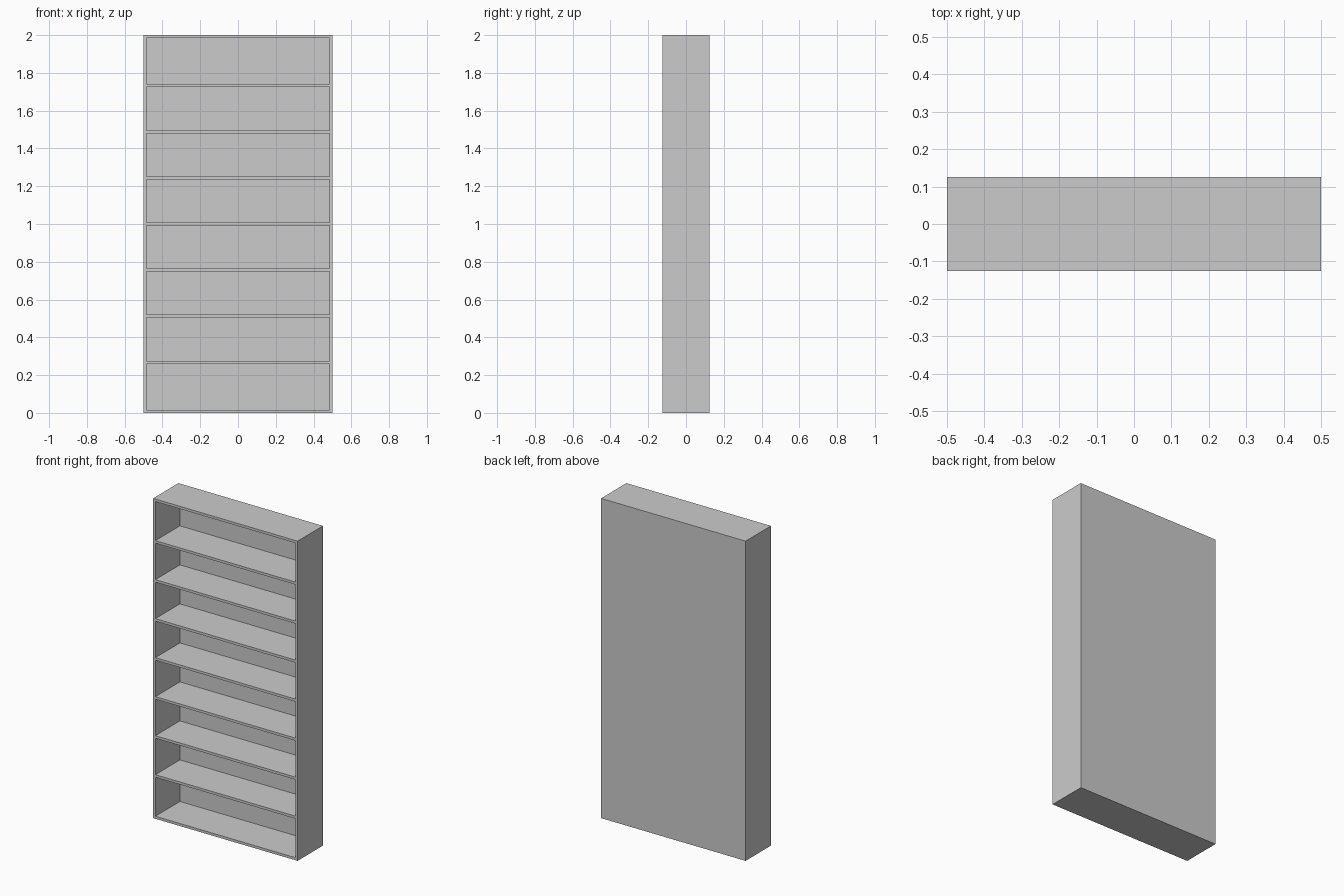
import bpy
import bmesh

if "Cube" in bpy.data.objects:
    bpy.data.objects.remove(bpy.data.objects["Cube"])

WIDTH, DEPTH, HEIGHT = 1.0, 0.25, 2.0
PANEL = 0.016          # thickness of sides, top, bottom and shelves
BACK = 0.008           # thickness of the back panel
OPENINGS = 8
PITCH = 0.244          # distance between shelf centres

# Grid lines of the front: outer edge, panels and openings
xs = [-WIDTH / 2, -WIDTH / 2 + PANEL, WIDTH / 2 - PANEL, WIDTH / 2]
zs = [0, PANEL]
for i in range(OPENINGS - 1):
    centre = HEIGHT / 2 + (i - (OPENINGS - 2) / 2) * PITCH
    zs += [centre - PANEL / 2, centre + PANEL / 2]
zs += [HEIGHT - PANEL, HEIGHT]

bm = bmesh.new()


def quad(*points):
    return bm.faces.new([bm.verts.new(p) for p in points])


# Front frame, with the compartments pushed back to the back panel
front, rear = -DEPTH / 2, DEPTH / 2
inner = rear - BACK
for i, (x0, x1) in enumerate(zip(xs, xs[1:])):
    for j, (z0, z1) in enumerate(zip(zs, zs[1:])):
        corners = [(x0, z0), (x1, z0), (x1, z1), (x0, z1)]
        is_opening = i == 1 and j % 2 == 1
        y = inner if is_opening else front
        quad(*[(x, y, z) for x, z in corners])
        if is_opening:
            for (xa, za), (xb, zb) in zip(corners, corners[1:] + corners[:1]):
                quad((xa, front, za), (xb, front, zb), (xb, inner, zb), (xa, inner, za))

# Outer sides, top and bottom, split to share the grid of the front
bmesh.ops.remove_doubles(bm, verts=bm.verts, dist=1e-5)
rim = [e for e in bm.edges if e.is_boundary]
extruded = bmesh.ops.extrude_edge_only(bm, edges=rim)["geom"]
for v in extruded:
    if isinstance(v, bmesh.types.BMVert):
        v.co.y = rear

# Plain back panel closing the shell
bmesh.ops.contextual_create(bm, geom=[e for e in bm.edges if e.is_boundary])
bmesh.ops.recalc_face_normals(bm, faces=bm.faces)
# Merge the flat strips into clean faces
bmesh.ops.dissolve_limit(bm, angle_limit=0.01, verts=bm.verts, edges=bm.edges)

mesh = bpy.data.meshes.new("bookcase")
bm.to_mesh(mesh)
bm.free()

grey = bpy.data.materials.new("light grey")
grey.diffuse_color = (0.6, 0.6, 0.6, 1)
grey.use_nodes = True
grey.node_tree.nodes["Principled BSDF"].inputs["Base Color"].default_value = grey.diffuse_color
mesh.materials.append(grey)

bookcase = bpy.data.objects.new("bookcase", mesh)
bpy.context.collection.objects.link(bookcase)
